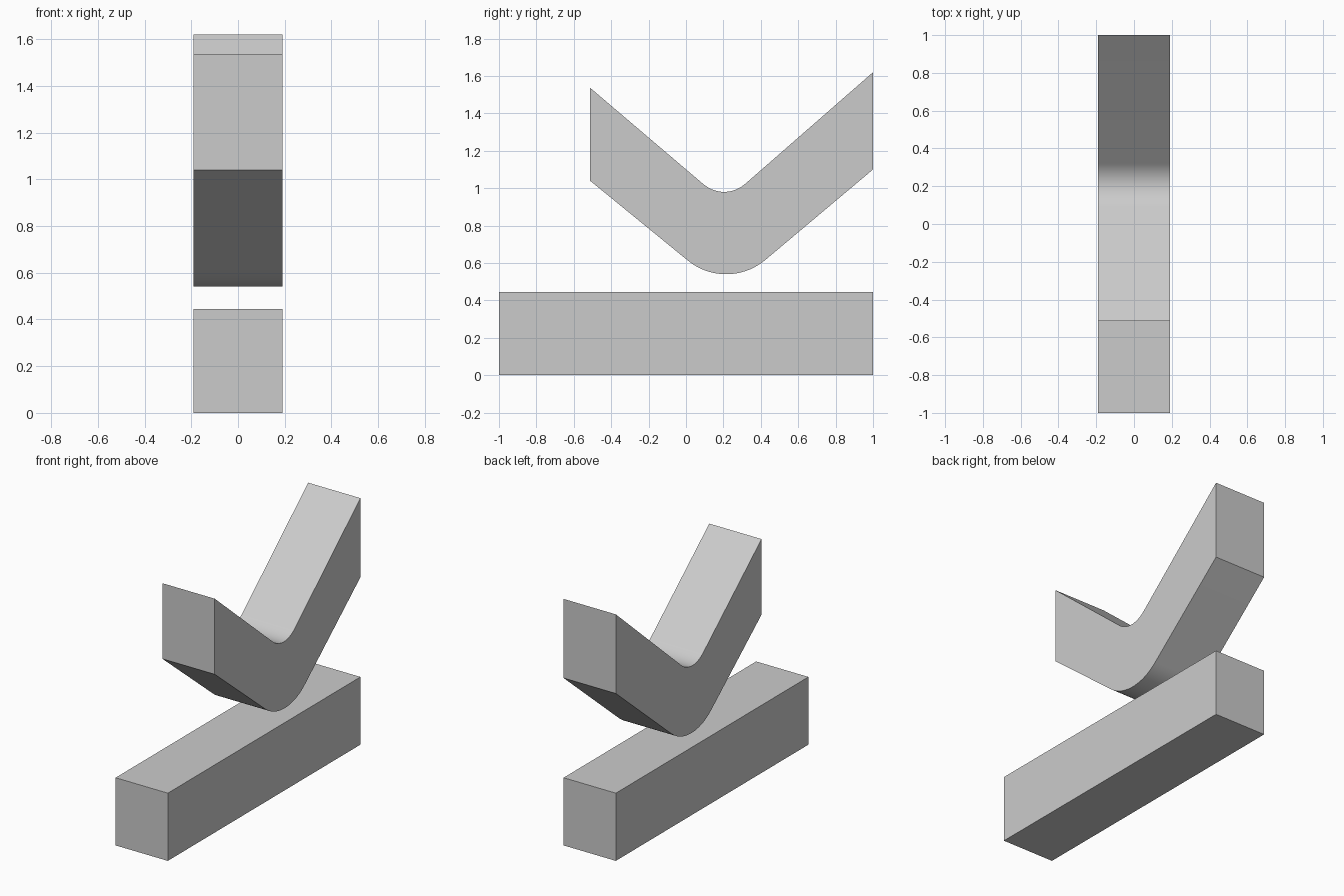
import bpy, bmesh, math
from mathutils import Vector
from mathutils.geometry import interpolate_bezier

if "Cube" in bpy.data.objects:
    bpy.data.objects.remove(bpy.data.objects["Cube"])

HALF_WIDTH = 0.19


def bend(p0, h0, h1, p1, count=20):
    """Rounded corner between two straight runs, in (y, z)."""
    return [tuple(p) for p in interpolate_bezier(
        Vector(p0), Vector(h0), Vector(h1), Vector(p1), count)]


def extrude_profile(name, profile):
    """Extrude a (y, z) outline across the full width."""
    bm = bmesh.new()
    face = bm.faces.new([bm.verts.new((-HALF_WIDTH, p[0], p[1])) for p in profile])
    result = bmesh.ops.extrude_face_region(bm, geom=[face])
    moved = [g for g in result["geom"] if isinstance(g, bmesh.types.BMVert)]
    bmesh.ops.translate(bm, verts=moved, vec=(2 * HALF_WIDTH, 0, 0))
    bmesh.ops.recalc_face_normals(bm, faces=bm.faces)
    mesh = bpy.data.meshes.new(name)
    bm.to_mesh(mesh)
    bm.free()
    obj = bpy.data.objects.new(name, mesh)
    bpy.context.collection.objects.link(obj)
    bpy.ops.object.select_all(action='DESELECT')
    obj.select_set(True)
    bpy.context.view_layer.objects.active = obj
    bpy.ops.object.shade_smooth_by_angle(angle=math.radians(30))
    return obj


# Lower straight bar
extrude_profile("base_bar", [(-1, 0), (1, 0), (1, 0.445), (-1, 0.445)])

# Upper V-shaped bar with rounded bends
lower_edge = bend((0.01, 0.613), (0.13, 0.515), (0.304, 0.515), (0.425, 0.617))
upper_edge = bend((0.32, 1.026), (0.25, 0.965), (0.16, 0.965), (0.09, 1.024))
extrude_profile("chevron_bar",
                [(-0.513, 1.04)] + lower_edge + [(1, 1.10), (1, 1.62)]
                + upper_edge + [(-0.513, 1.537)])
